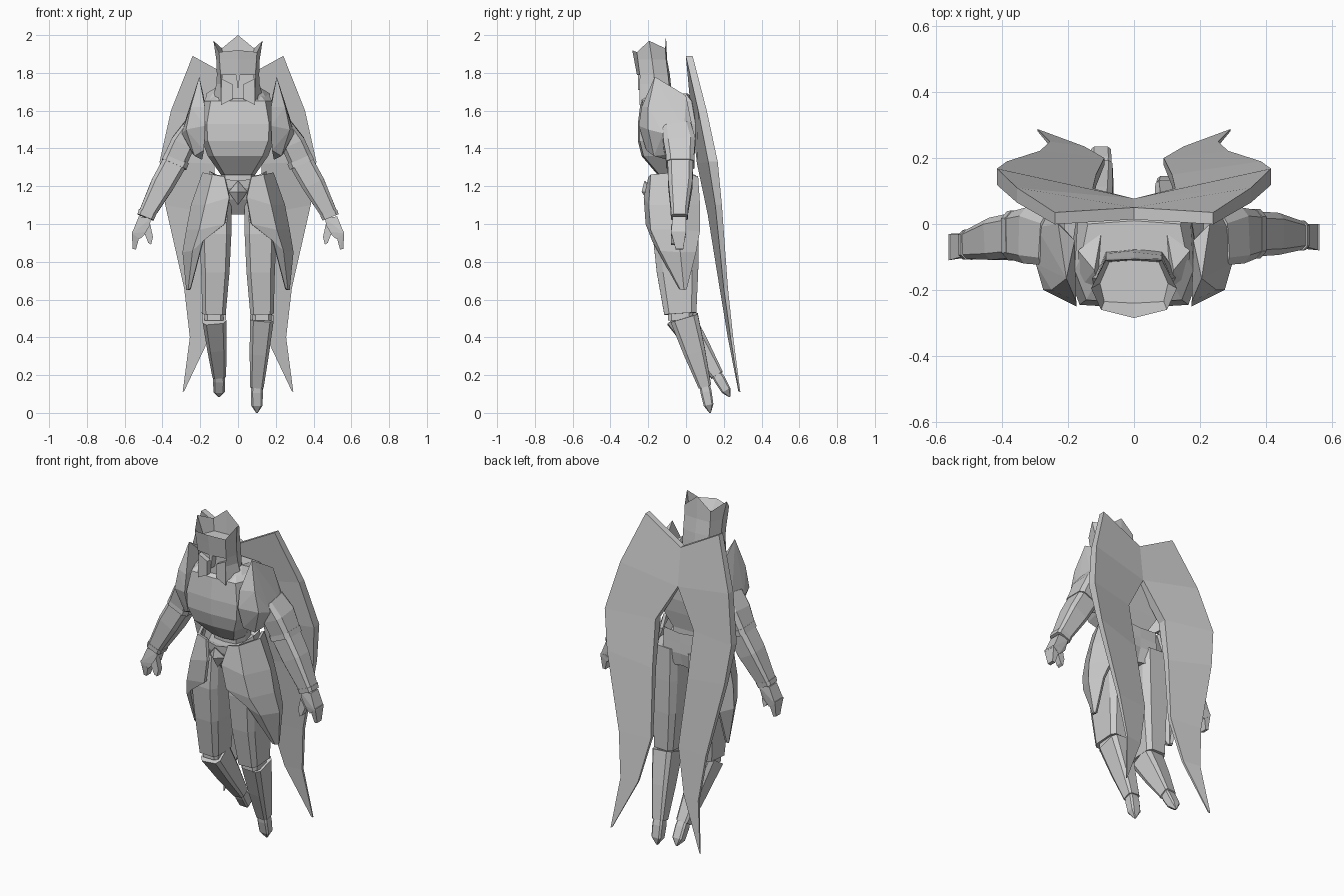
import bpy
import bmesh
from mathutils import Vector

cube = bpy.data.objects.get("Cube")
if cube:
    bpy.data.objects.remove(cube, do_unlink=True)

grey = bpy.data.materials.new("stone_grey")
grey.use_nodes = True
colour = (0.6, 0.6, 0.6, 1)
grey.diffuse_color = colour
grey.node_tree.nodes["Principled BSDF"].inputs["Base Color"].default_value = colour


def finish(name, bm, mirrored=False):
    bmesh.ops.recalc_face_normals(bm, faces=bm.faces)
    mesh = bpy.data.meshes.new(name)
    bm.to_mesh(mesh)
    bm.free()
    mesh.materials.append(grey)
    obj = bpy.data.objects.new(name, mesh)
    bpy.context.collection.objects.link(obj)
    if mirrored:
        obj.modifiers.new("other_side", "MIRROR")
        obj.modifiers["other_side"].use_mirror_merge = False
    return obj


def hull(name, points, mirrored=True):
    """Faceted armour block wrapped around a few corner points."""
    bm = bmesh.new()
    for point in points:
        bm.verts.new(point)
    result = bmesh.ops.convex_hull(bm, input=bm.verts)
    inside = [v for v in result["geom_interior"] if isinstance(v, bmesh.types.BMVert)]
    bmesh.ops.delete(bm, geom=inside, context="VERTS")
    bmesh.ops.dissolve_limit(bm, angle_limit=0.03, verts=bm.verts, edges=bm.edges)
    return finish(name, bm, mirrored)


def loft(name, rings, mirrored=False, skip=lambda row, column: False):
    """Skin closed rings and cap both ends."""
    bm = bmesh.new()
    rows = [[bm.verts.new(p) for p in ring] for ring in rings]
    count = len(rows[0])
    for r, (low, high) in enumerate(zip(rows, rows[1:])):
        for i in range(count):
            j = (i + 1) % count
            if not skip(r, i):
                bm.faces.new((low[i], low[j], high[j], high[i]))
    bm.faces.new(rows[0][::-1])
    bm.faces.new(rows[-1])
    return finish(name, bm, mirrored)


def whole(half):
    """Complete a front-to-back half ring on the other side."""
    return half + [(-x, y, z) for x, y, z in half[-2:0:-1]]


def level(z, *half):
    return whole([(x, y, z) for x, y in half])


def limb(name, stations, mirrored=False):
    """Eight-sided tapering limb through (centre, half width, half depth)."""
    centres = [Vector(s[0]) for s in stations]
    rings = []
    for i, (_, wide, deep) in enumerate(stations):
        axis = (centres[min(i + 1, len(centres) - 1)] - centres[max(i - 1, 0)]).normalized()
        across = Vector((0, 1, 0)).cross(axis).normalized()
        depth = axis.cross(across)
        cut = .7
        corners = [(1, cut), (cut, 1), (-cut, 1), (-1, cut),
                   (-1, -cut), (-cut, -1), (cut, -1), (1, -cut)]
        rings.append([centres[i] + across * a * wide + depth * d * deep for a, d in corners])
    return loft(name, rings, mirrored)


# Torso
loft("chest_armour", [
    level(1.26, (0, -.15), (.07, -.14), (.09, -.07), (.07, .02), (0, .02)),
    level(1.36, (0, -.235), (.13, -.225), (.16, -.12), (.13, .04), (0, .04)),
    level(1.44, (0, -.255), (.16, -.245), (.19, -.15), (.16, .05), (0, .05)),
    level(1.53, (0, -.255), (.165, -.245), (.2, -.15), (.17, .05), (0, .05)),
    level(1.65, (0, -.24), (.145, -.23), (.18, -.14), (.17, .03), (0, .05)),
    level(1.69, (0, -.17), (.11, -.17), (.16, -.1), (.14, 0), (0, .01))])
loft("waist", [
    level(1.18, (0, -.13), (.07, -.12), (.09, -.06), (.07, .02), (0, .02)),
    level(1.29, (0, -.13), (.07, -.12), (.09, -.06), (.07, .02), (0, .02))])
belt = [(0, -.2, 1.23), (.1, -.18, 1.24), (.15, -.07, 1.28), (.11, .05, 1.26), (0, .055, 1.25)]
loft("hips", [
    level(1.05, (0, -.1), (.06, -.1), (.1, -.05), (.07, .05), (0, .03)),
    level(1.13, (0, -.16), (.1, -.16), (.16, -.06), (.11, .06), (0, .055)),
    level(1.19, (0, -.19), (.1, -.18), (.165, -.07), (.11, .055), (0, .055)),
    whole(belt),
    whole([(x * .8, -.07 + (y + .07) * .8, 1.23) for x, y, z in belt])])
hull("belt_gem", [(0, -.19, 1.1), (0, -.22, 1.23), (.05, -.19, 1.17), (-.05, -.19, 1.17),
                  (0, -.14, 1.17), (0, -.235, 1.17)], False)

# Helmet with an open face, a pointed crown rim and a sunken flat top
loft("crowned_helmet", [
    level(1.64, (0, -.23), (.09, -.235), (.14, -.16), (.085, -.08), (0, -.075)),
    level(1.74, (0, -.25), (.09, -.24), (.115, -.165), (.085, -.09), (0, -.08)),
    level(1.79, (0, -.26), (.092, -.245), (.112, -.17), (.085, -.095), (0, -.085)),
    level(1.87, (0, -.275), (.098, -.255), (.115, -.18), (.085, -.105), (0, -.1)),
    whole([(0, -.285, 1.92), (.1, -.26, 1.91), (.13, -.195, 1.97), (.085, -.11, 1.93), (0, -.106, 2)]),
    level(1.86, (0, -.24), (.09, -.235), (.103, -.18), (.075, -.115), (0, -.11))],
    skip=lambda row, column: row < 2 and column in (0, 7))
hull("face", [(x, y, z) for x in (-.085, .085) for y in (-.215, -.1) for z in (1.62, 1.81)], False)
hull("cheek_plate", [(x, y, z) for x, z in ((.03, 1.74), (.088, 1.77), (.03, 1.66), (.09, 1.63))
                     for y in (-.245, -.21)])
hull("nose_guard", [(x, y, z) for x, z in ((-.012, 1.8), (.012, 1.8), (0, 1.71))
                    for y in (-.255, -.21)], False)
hull("collar", [(.1, -.235, 1.655), (.16, -.19, 1.64), (.17, -.08, 1.69), (.1, -.03, 1.69),
                (.12, -.14, 1.72), (.1, -.12, 1.62)])

# Shoulders
hull("pauldron", [(.205, -.165, 1.78), (.175, -.235, 1.62), (.25, -.2, 1.62), (.275, -.2, 1.5),
                  (.298, -.12, 1.48), (.295, -.01, 1.5), (.23, 0, 1.68), (.18, -.05, 1.67),
                  (.175, -.25, 1.52), (.18, -.21, 1.39), (.23, -.17, 1.36), (.28, .045, 1.46),
                  (.25, .03, 1.38), (.19, -.1, 1.34)])

# Arms, with the right one held slightly further forward
for side, sign, forward in (("left", 1, 0), ("right", -1, .03)):

    def at(x, y, z):
        reach = min(max((x - .3) / .2, 0), 1)
        return (sign * x, y - forward * reach, z)

    limb(side + "_upper_arm", [(at(.25, -.05, 1.52), .04, .075), (at(.29, -.035, 1.43), .065, .085),
                               (at(.335, -.03, 1.33), .065, .072)])
    limb(side + "_elbow_cuff", [(at(.325, -.03, 1.345), .07, .075), (at(.338, -.03, 1.315), .07, .075)])
    limb(side + "_forearm", [(at(.338, -.03, 1.32), .064, .068), (at(.4, -.03, 1.21), .062, .064),
                             (at(.485, -.035, 1.05), .043, .043)])
    limb(side + "_wrist_cuff", [(at(.48, -.035, 1.06), .048, .046), (at(.49, -.035, 1.035), .046, .044)])
    hull(side + "_palm", [at(x, y, z) for x, z, back, front in (
        (.46, 1.03, 0, -.07), (.525, 1.04, 0, -.07), (.475, .96, -.01, -.07),
        (.562, .95, 0, -.08), (.52, .92, -.005, -.07)) for y in (back, front)], False)
    hull(side + "_fingers", [at(x, y, z) for x, z, back, front in (
        (.515, .96, 0, -.07), (.562, .96, 0, -.08), (.558, .868, -.015, -.055),
        (.54, .865, -.015, -.055)) for y in (back, front)], False)
    hull(side + "_thumb", [at(x, y, z) for y in (-.08, -.045) for x, z in
                           ((.465, 1), (.495, .95), (.45, .93), (.46, .89), (.475, .9))], False)

# Hip plates wrapping the outer thighs
bm = bmesh.new()
plate = [[(.07, -.19, 1.25), (.13, -.18, 1.26), (.18, -.06, 1.27), (.12, .06, 1.25)],
         [(.045, -.215, 1.14), (.17, -.19, 1.1), (.24, -.05, 1.1), (.17, .07, 1.1)],
         [(.07, -.205, 1), (.2, -.18, .97), (.265, -.05, .97), (.21, .07, .96)],
         [(.185, -.17, .91), (.235, -.13, .86), (.285, -.03, .85), (.25, .05, .85)],
         [(.25, -.03, .66), (.257, -.025, .655), (.265, -.01, .65), (.262, 0, .655)]]
grid = [[bm.verts.new(p) for p in row] for row in plate]
for low, high in zip(grid, grid[1:]):
    for i in range(3):
        bm.faces.new((low[i], low[i + 1], high[i + 1], high[i]))
hip_plate = finish("hip_plate", bm, True)
shell = hip_plate.modifiers.new("thickness", "SOLIDIFY")
shell.thickness = .018
shell.offset = 0

# Legs, with the right one bent further back
limb("thigh", [((.127, -.03, .525), .062, .085), ((.12, -.045, .75), .075, .11),
               ((.12, -.055, .95), .085, .122), ((.11, -.05, 1.15), .075, .115)], True)
limb("knee", [((.127, -.03, .49), .05, .065), ((.127, -.03, .55), .05, .065)], True)
for side, knee, ankle, toe in (
        ("left", (.127, -.01, .505), (.1, .1, .14), (.1, .128, 0)),
        ("right", (-.127, -.035, .51), (-.1, .165, .2), (-.1, .232, .085))):
    shin = Vector(ankle)
    tip = Vector(toe)
    limb(side + "_shin", [(knee, .063, .075), (shin.lerp(Vector(knee), .5), .051, .058),
                          (shin, .036, .034)])
    limb(side + "_foot", [(shin.lerp(tip, -.15), .028, .026), (shin.lerp(tip, .2), .032, .03),
                          (shin.lerp(tip, .7), .03, .026), (tip, .004, .004)])

# Split cape: outer edge, inner edge and thickness of each half
cape_rows = [((.24, .035, 1.89), (0, .05, 1.757), .036),
             ((.355, .11, 1.6), (0, .077, 1.535), .045),
             ((.415, .168, 1.33), (.125, .108, 1.32), .05),
             ((.385, .19, 1.1), (.115, .15, 1.05), .035),
             ((.285, .222, .66), (.09, .2, .66), .022),
             ((.255, .25, .4), (.15, .235, .4), .014),
             ((.293, .288, .11), (.285, .283, .115), .006)]
sections = []
for far, near, thick in cape_rows:
    back = Vector((0, thick, 0))
    sections.append([near, far, Vector(far) - back, Vector(near) - back])
loft("cape_half", sections, True)
